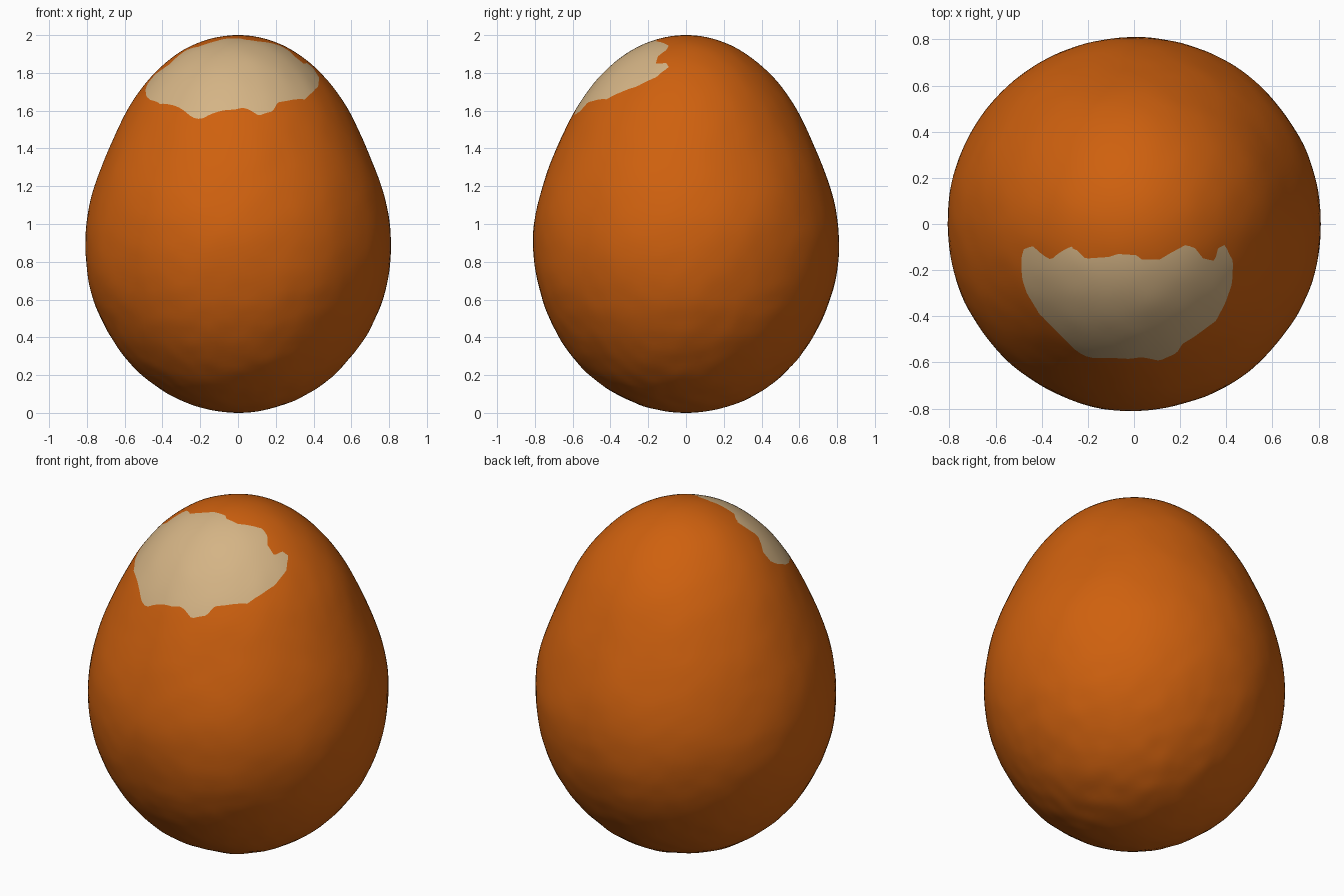
import bpy, bmesh, math
from mathutils import Vector, noise

if "Cube" in bpy.data.objects:
    bpy.data.objects.remove(bpy.data.objects["Cube"])

SEGS, RINGS = 144, 90

# outline of the pale patch as seen from the top (x, y)
PATCH = [(-.49, -.16), (-.48, -.11), (-.44, -.095), (-.395, -.135), (-.36, -.155), (-.325, -.125),
         (-.28, -.10), (-.245, -.115), (-.21, -.15), (-.11, -.143), (-.07, -.13), (.01, -.135),
         (.035, -.155), (.11, -.155), (.16, -.125), (.225, -.09), (.265, -.105), (.30, -.15),
         (.35, -.16), (.365, -.105), (.395, -.09), (.415, -.135), (.43, -.16), (.425, -.26),
         (.395, -.345), (.355, -.42), (.26, -.49), (.21, -.52), (.185, -.56), (.11, -.593),
         (.035, -.577), (-.02, -.585), (-.11, -.58), (-.195, -.58), (-.245, -.555), (-.325, -.475),
         (-.41, -.39), (-.465, -.30), (-.485, -.24)]


def in_patch(p):
    if p.z < 1.2:
        return False
    inside = False
    for (x1, y1), (x2, y2) in zip(PATCH, PATCH[1:] + PATCH[:1]):
        if (y1 > p.y) != (y2 > p.y) and p.x < x1 + (p.y - y1) / (y2 - y1) * (x2 - x1):
            inside = not inside
    return inside


def egg_radius(z):
    if z < 0.9:
        return 0.81 * math.sqrt(max(0, 1 - ((0.9 - z) / 0.9) ** 2))
    t = (z - 0.9) / 1.1
    s = min(t / 0.6, 1)
    return 0.81 * math.sqrt(max(0, 1 - t * t)) * (1 - 0.06 * s * s * (3 - 2 * s))


def material(name, col):
    m = bpy.data.materials.new(name)
    m.diffuse_color = (*col, 1)
    m.use_nodes = True
    m.node_tree.nodes["Principled BSDF"].inputs["Base Color"].default_value = m.diffuse_color
    return m


# egg body from a revolved profile
bm = bmesh.new()
rings = []
for i in range(1, RINGS):
    c = math.cos(math.pi * i / RINGS)
    z = 0.9 - c * (0.9 if c > 0 else 1.1)
    r = egg_radius(z)
    rings.append([bm.verts.new((r * math.cos(a), r * math.sin(a), z))
                  for a in (2 * math.pi * k / SEGS for k in range(SEGS))])
bottom, top = bm.verts.new((0, 0, 0)), bm.verts.new((0, 0, 2))
for k in range(SEGS):
    n = (k + 1) % SEGS
    bm.faces.new((bottom, rings[0][n], rings[0][k]))
    bm.faces.new((top, rings[-1][k], rings[-1][n]))
    for a, b in zip(rings, rings[1:]):
        bm.faces.new((a[k], a[n], b[n], b[k]))

# gentle hand-shaped unevenness, a little rougher near the base
for v in bm.verts:
    d = (v.co - Vector((0, 0, 0.9))).normalized()
    fade = min(1, math.hypot(v.co.x, v.co.y) / 0.3)
    rough = 0.0015 + 0.003 * max(0, 1 - v.co.z / 0.8)
    v.co += d * fade * (0.006 * noise.noise(d * 2.5) +
                        rough * noise.noise(d * 9 + Vector((3, 7, 1))))

# cut the patch outline into the surface
cuts = []
for e in list(bm.edges):
    a, b = e.verts
    ia = in_patch(a.co)
    if ia != in_patch(b.co):
        lo, hi = 0.0, 1.0
        for _ in range(14):
            mid = (lo + hi) / 2
            if in_patch(a.co.lerp(b.co, mid)) == ia:
                lo = mid
            else:
                hi = mid
        cuts.append(bmesh.utils.edge_split(e, a, min(max(lo, 0.02), 0.98))[1])
bmesh.ops.connect_verts(bm, verts=cuts)
bm.normal_update()
for f in bm.faces:
    f.smooth = True
    f.material_index = int(in_patch(f.calc_center_median()))

me = bpy.data.meshes.new("egg")
bm.to_mesh(me)
bm.free()
me.materials.append(material("orange shell", (0.62, 0.118, 0.0045)))
me.materials.append(material("pale tan patch", (0.66, 0.455, 0.235)))
egg = bpy.data.objects.new("egg", me)
bpy.context.collection.objects.link(egg)
